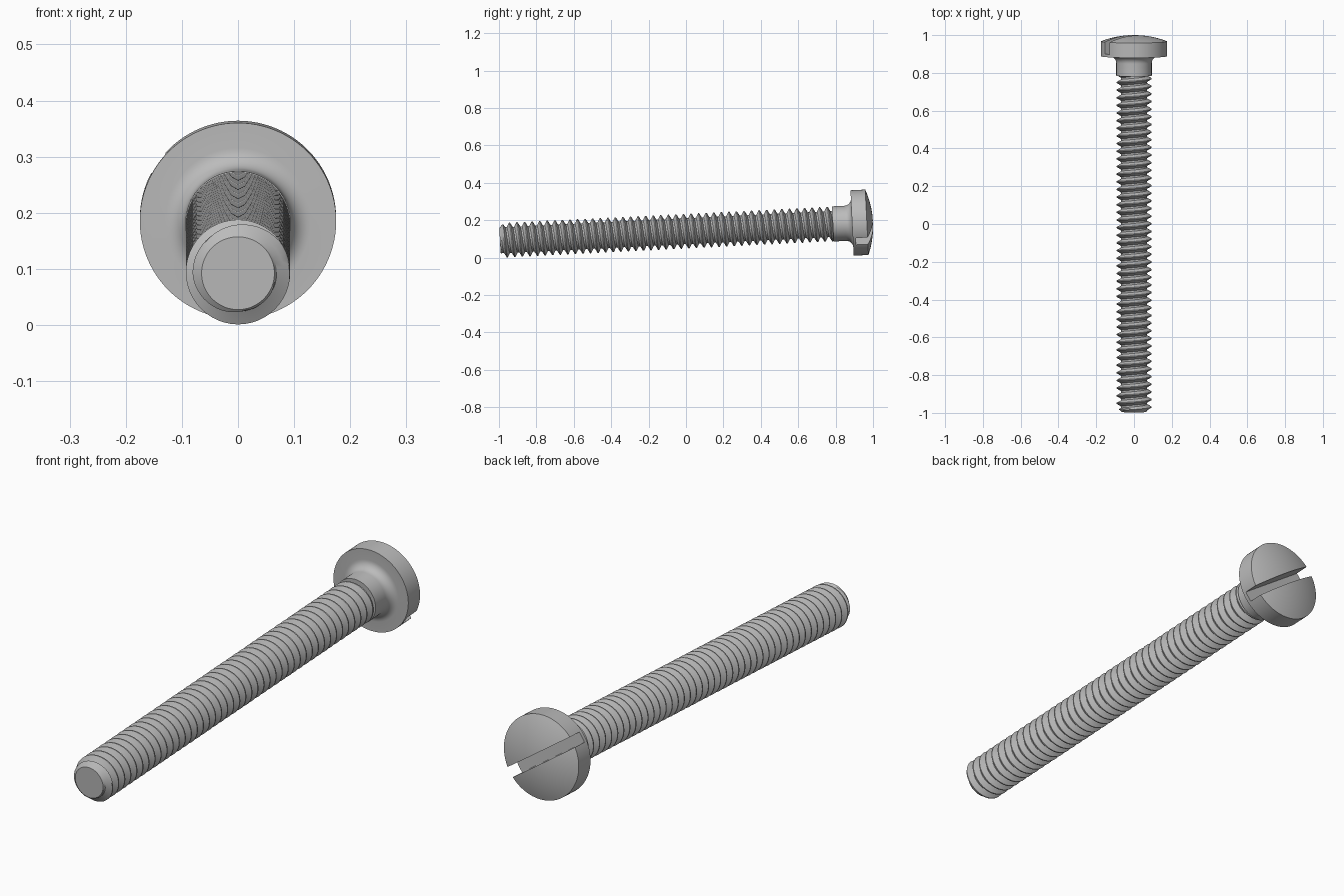
import bpy, bmesh, math
from mathutils import Matrix

if "Cube" in bpy.data.objects:
    bpy.data.objects.remove(bpy.data.objects["Cube"])

TILT = 0.0494
# Local z runs along the screw from tip to head
POSE = Matrix.Translation((0, 0, 0.1415)) @ Matrix.Rotation(TILT - math.pi / 2, 4, 'X')

steel = bpy.data.materials.new("steel grey")
steel.use_nodes = True
GREY = (0.5, 0.5, 0.5, 1)
steel.diffuse_color = GREY
steel.node_tree.nodes["Principled BSDF"].inputs["Base Color"].default_value = GREY


def finish(bm, name):
    """Turn a bmesh into a posed object."""
    bmesh.ops.remove_doubles(bm, verts=bm.verts, dist=1e-5)
    bmesh.ops.recalc_face_normals(bm, faces=bm.faces)
    mesh = bpy.data.meshes.new(name)
    bm.to_mesh(mesh)
    bm.free()
    mesh.materials.append(steel)
    obj = bpy.data.objects.new(name, mesh)
    bpy.context.collection.objects.link(obj)
    obj.matrix_world = POSE
    return obj


def activate(obj):
    bpy.ops.object.select_all(action='DESELECT')
    obj.select_set(True)
    bpy.context.view_layer.objects.active = obj


# Threaded shank: helical grid, clamped at both ends and chamfered at the tip
START, END, PITCH = -0.996, 0.79, 0.0405
CREST, ROOT, TIP = 0.093, 0.069, 0.065
MID = (CREST + ROOT) / 2
PROFILE = [(0, ROOT), (0.22, ROOT), (0.4, MID), (0.56, CREST), (0.68, CREST), (0.84, MID)]
COLS, ROWS = 48, len(PROFILE)
turns = math.ceil((END - START) / PITCH) + 2

bm = bmesh.new()
grid = []
for col in range(COLS):
    angle = math.tau * col / COLS
    line = []
    for turn in range(-2, turns):
        for offset, radius in PROFILE:
            s = START + (turn + offset + col / COLS) * PITCH
            if s >= END:
                s, radius = END, ROOT
            s = max(s, START)
            r = min(radius, TIP + (s - START) * 1.2)
            line.append(bm.verts.new((r * math.cos(angle), r * math.sin(angle), s)))
    grid.append(line)
for col in range(COLS):
    # The last column meets the first one turn further on
    shift = ROWS if col == COLS - 1 else 0
    here, there = grid[col], grid[(col + 1) % COLS]
    for i in range(len(here) - 1 - shift):
        bm.faces.new((here[i], there[i + shift], there[i + shift + 1], here[i + 1]))
bmesh.ops.remove_doubles(bm, verts=bm.verts, dist=1e-5)
bmesh.ops.delete(bm, geom=[v for v in bm.verts if not v.link_faces], context='VERTS')
bmesh.ops.holes_fill(bm, edges=[e for e in bm.edges if e.is_boundary], sides=0)
shank = finish(bm, "threaded_shank")

# Head with plain neck, fillet and domed top, as one turned profile
NECK, HEAD, UNDER, RIM, TOP = 0.094, 0.175, 0.889, 0.968, 1.001
FILLET = 0.036
outline = [(0, 0.786), (NECK, 0.786)]
for i in range(9):
    a = math.pi / 2 * i / 8
    outline.append((NECK + FILLET * (1 - math.cos(a)), UNDER - FILLET * (1 - math.sin(a))))
outline += [(HEAD, UNDER)]
rise = TOP - RIM
ball = (HEAD ** 2 + rise ** 2) / (2 * rise)
for i in range(13):
    r = HEAD * (1 - i / 12)
    outline.append((r, TOP - ball + math.sqrt(ball ** 2 - r ** 2)))

bm = bmesh.new()
verts = [bm.verts.new((r, 0, s)) for r, s in outline]
edges = [bm.edges.new(pair) for pair in zip(verts, verts[1:])]
bmesh.ops.spin(bm, geom=verts + edges, cent=(0, 0, 0), axis=(0, 0, 1),
               angle=math.tau, steps=96, use_merge=True)
head = finish(bm, "slotted_head")

# Driver slot cut across the head
FLOOR, WIDTH = 0.905, 0.044
bm = bmesh.new()
bmesh.ops.create_cube(bm, size=1, matrix=Matrix.Rotation(math.radians(35), 4, 'Z')
                      @ Matrix.Translation((0, 0, FLOOR + 0.1))
                      @ Matrix.Diagonal((0.5, WIDTH, 0.2, 1)))
cutter = finish(bm, "slot_cutter")
cutter.hide_render = True
cut = head.modifiers.new("slot", 'BOOLEAN')
cut.operation, cut.solver, cut.object = 'DIFFERENCE', 'EXACT', cutter
activate(head)
bpy.ops.object.modifier_apply(modifier=cut.name)
bpy.data.objects.remove(cutter)

for obj in (shank, head):
    activate(obj)
    bpy.ops.object.shade_smooth_by_angle(angle=math.radians(30))
